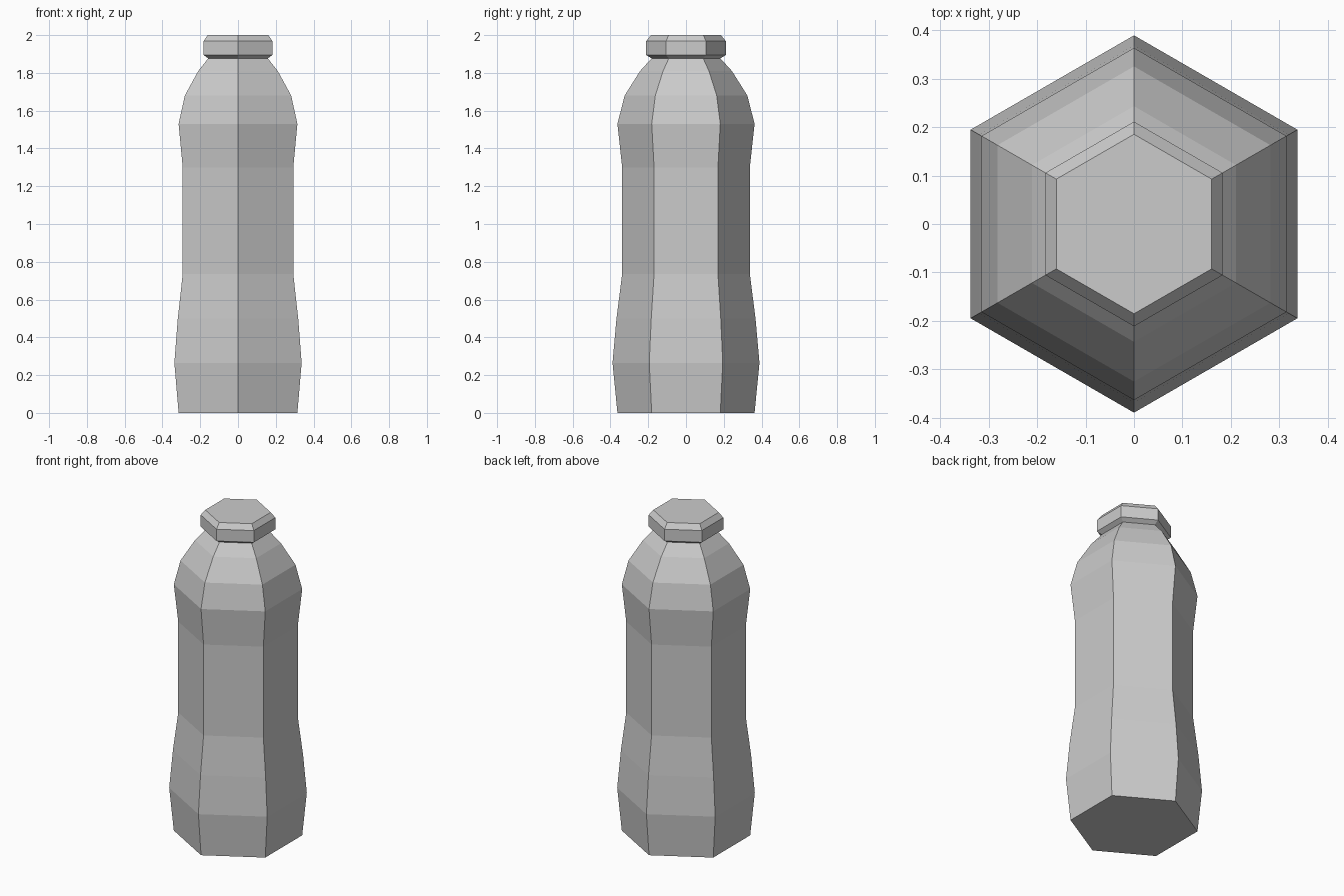
import bpy, bmesh
from math import pi, cos, sin

if "Cube" in bpy.data.objects:
    bpy.data.objects.remove(bpy.data.objects["Cube"])

SIDES = 6


def lathe(name, profile, close_bottom=False, close_top=False):
    """Flat-shaded hexagonal turning of (corner radius, z) points; corners on +-y."""
    bm = bmesh.new()
    rings = []
    for r, z in profile:
        angles = [pi / 2 + 2 * pi * i / SIDES for i in range(SIDES)]
        rings.append([bm.verts.new((r * cos(a), r * sin(a), z)) for a in angles])
    for low, high in zip(rings, rings[1:]):
        for i in range(SIDES):
            j = (i + 1) % SIDES
            bm.faces.new((low[i], low[j], high[j], high[i]))
    if close_bottom:
        bm.faces.new(rings[0][::-1])
    if close_top:
        bm.faces.new(rings[-1])
    mesh = bpy.data.meshes.new(name)
    bm.to_mesh(mesh)
    bm.free()
    obj = bpy.data.objects.new(name, mesh)
    bpy.context.collection.objects.link(obj)
    return obj


# Bottle body: flared foot, waisted grip, rounded shoulder up to the neck
lathe("bottle_body", [
    (0.363, 0.0), (0.389, 0.265), (0.368, 0.5), (0.338, 0.735),
    (0.338, 1.30), (0.363, 1.53), (0.325, 1.68), (0.243, 1.81), (0.182, 1.877),
], close_bottom=True)

# Screw cap: chamfered top and bottom edges, underside meets the neck
lathe("bottle_cap", [
    (0.182, 1.877), (0.211, 1.895), (0.211, 1.968), (0.185, 2.0),
], close_top=True)
